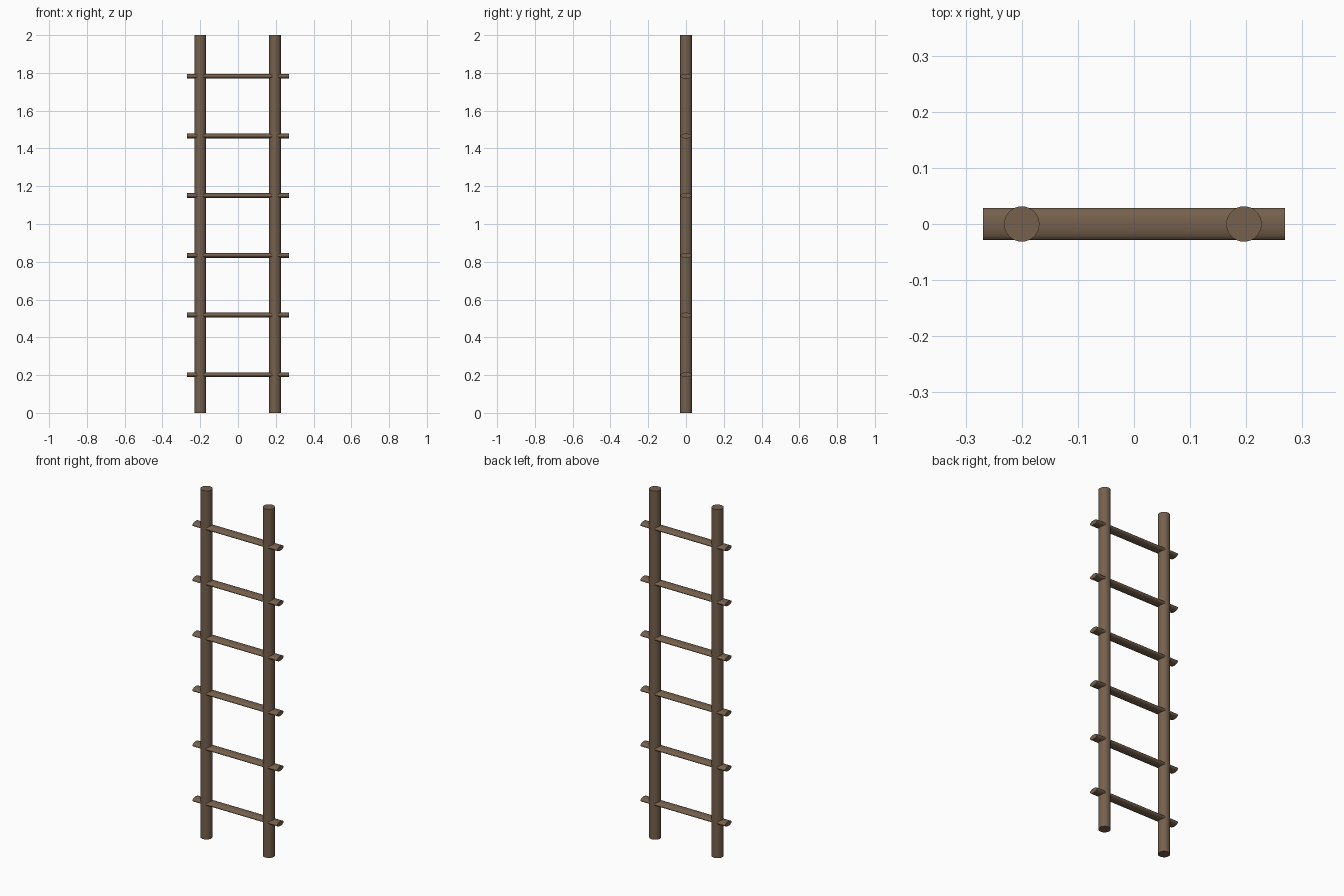
import bpy
import math

cube = bpy.data.objects.get("Cube")
if cube:
    bpy.data.objects.remove(cube, do_unlink=True)

# Single wood colour
wood = bpy.data.materials.new("brown_wood")
wood.use_nodes = True
colour = (0.18, 0.118, 0.073, 1)
wood.diffuse_color = colour
bsdf = next(n for n in wood.node_tree.nodes if n.type == "BSDF_PRINCIPLED")
bsdf.inputs["Base Color"].default_value = colour
bsdf.inputs["Roughness"].default_value = 0.9


def rod(name, location, length, half_a, half_b, turn=0):
    """Capped rod with an elliptical section, upright unless turned about y."""
    bpy.ops.mesh.primitive_cylinder_add(
        vertices=32, radius=1, depth=1, location=location, rotation=(0, turn, 0))
    obj = bpy.context.object
    obj.name = name
    obj.scale = (half_a, half_b, length)
    bpy.ops.object.transform_apply(location=False, rotation=True, scale=True)
    obj.data.materials.append(wood)
    bpy.ops.object.shade_smooth_by_angle(angle=math.radians(35))
    return obj


# Two round upright poles
for name, x in (("right_pole", -0.2), ("left_pole", 0.196)):
    rod(name, (x, 0, 1), 2, 0.0315, 0.0315)

# Six flattened rungs passing through the poles
for i in range(6):
    rod(f"rung_{i + 1}", (0, 0, 0.202 + 0.316 * i), 0.538,
        0.013, 0.0286, math.pi / 2)
